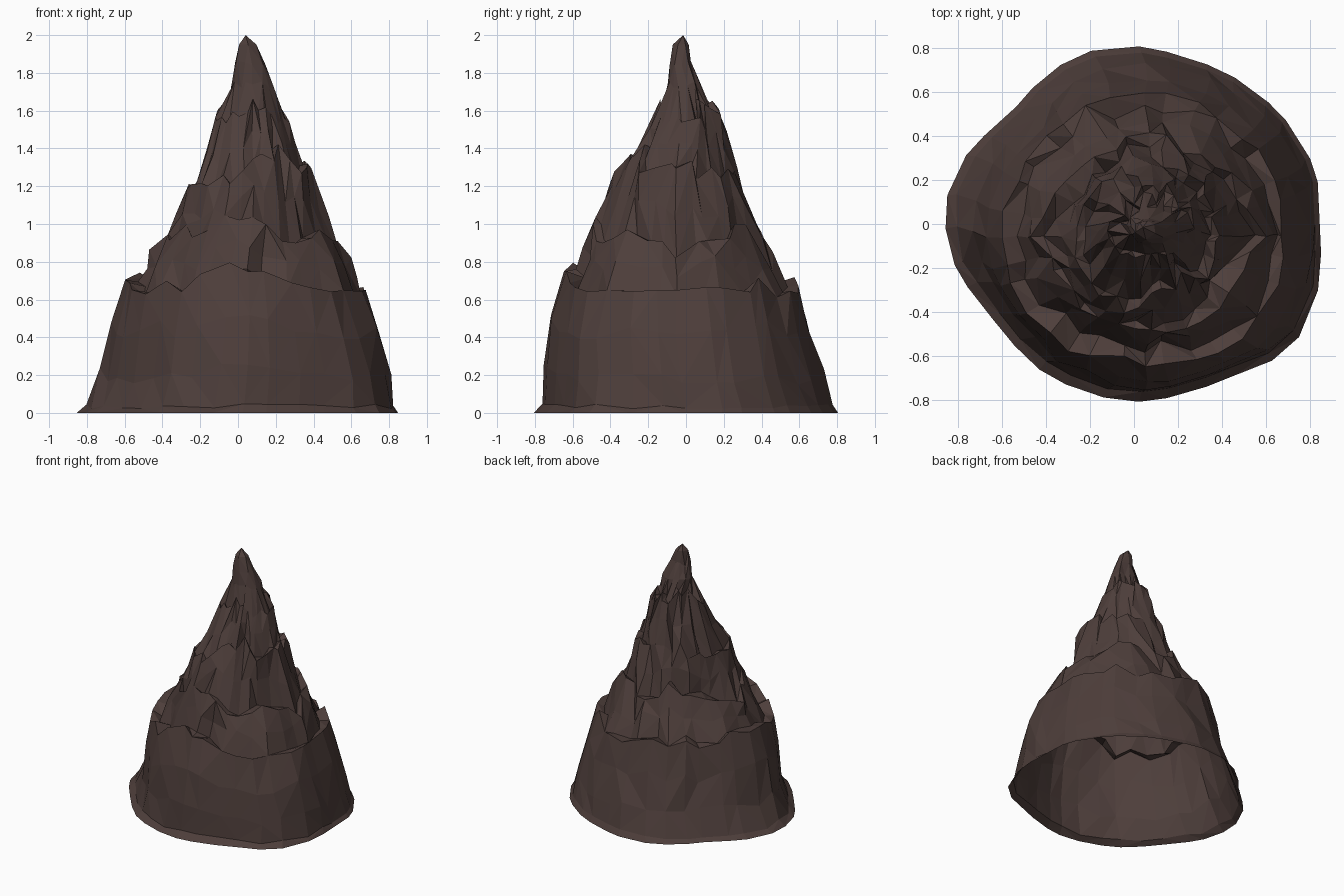
import bpy, bmesh, math, random

if "Cube" in bpy.data.objects:
    bpy.data.objects.remove(bpy.data.objects["Cube"])

random.seed(7)
SEG = 32

# Outer envelope rows: height, left x, right x, front y, back y
ENV = [(0, -.85, .84, -.81, .81), (.03, -.82, .83, -.78, .80), (.2, -.74, .81, -.76, .74),
       (.4, -.69, .76, -.75, .68), (.6, -.63, .69, -.71, .63), (.75, -.58, .64, -.65, .57),
       (.9, -.42, .53, -.52, .43), (1.05, -.32, .46, -.48, .37), (1.24, -.25, .41, -.42, .29),
       (1.4, -.20, .34, -.27, .25), (1.57, -.12, .27, -.17, .20), (1.7, -.05, .22, -.11, .10),
       (1.85, -.02, .15, -.09, .04), (1.95, .005, .10, -.07, .015), (2.0, .03, .06, -.03, 0)]
# Footprint radius every 15 degrees, anticlockwise from +x
FOOT = [.84, .85, .835, .82, .81, .795, .81, .82, .78, .745, .775, .83,
        .85, .80, .755, .765, .79, .795, .81, .815, .82, .885, .915, .87]
# Rock tiers: rim heights and ledge depths every 30 degrees from +x
TIERS = [
    ([.64, .72, .62, .72, .66, .74, .71, .66, .66, .81, .72, .62],
     [.04, .05, .05, .09, .06, .07, .08, .07, .09, .09, .07, .05]),
    ([.86, .95, 1.0, .96, 1.04, .98, .88, .96, 1.0, 1.02, .95, .92],
     [.06, .03, .04, .05, .07, .08, .04, .03, .05, .03, .06, .09]),
    ([1.34, 1.28, 1.25, 1.32, 1.3, 1.24, 1.24, 1.22, 1.25, 1.3, 1.38, 1.3],
     [.06, .04, .05, .03, .02, .04, .05, .04, .05, .04, .06, .05]),
    ([1.6, 1.62, 1.6, 1.64, 1.66, 1.66, 1.6, 1.57, 1.58, 1.66, 1.62, 1.58],
     [.02, .05, .06, .05, .04, .04, .05, .03, .02, .02, .01, .01])]


def cyclic(vals, a):
    t = a / math.tau % 1 * len(vals)
    i = int(t)
    return vals[i % len(vals)] + (vals[(i + 1) % len(vals)] - vals[i % len(vals)]) * (t - i)


def envelope(z):
    for lo, hi in zip(ENV, ENV[1:]):
        if z <= hi[0]:
            t = (z - lo[0]) / (hi[0] - lo[0])
            return [p + (q - p) * t for p, q in zip(lo[1:], hi[1:])]
    return ENV[-1][1:]


def surface(a, z, inset=0):
    xl, xr, yf, yb = envelope(z)
    fade = max(0, 1 - z / 1.3)
    f = 1 + (cyclic(FOOT, a) / .825 - 1) * fade
    f = 1 + (f - 1) * abs(math.sin(2 * a)) ** .5
    hx, hy = (xr - xl) / 2, (yb - yf) / 2
    k = max(.35, f - inset / max(hx, .08))
    return ((xl + xr) / 2 + hx * k * math.cos(a), (yf + yb) / 2 + hy * k * math.sin(a), z)


def mix(p, q, t):
    return tuple(u + (v - u) * t for u, v in zip(p, q))


def jitter(p, s, sz):
    return (p[0] + random.uniform(-s, s), p[1] + random.uniform(-s, s), p[2] + random.uniform(-sz, sz))


def column(i):
    # One vertical strip: flared foot, then wall, jagged rim and sunken ledge per tier
    a = (i + random.uniform(-.2, .2)) * math.tau / SEG
    pts = [surface(a, 0), surface(a, random.uniform(.02, .05), .015)]
    prev = pts[-1]
    for n, (rims, depths) in enumerate(TIERS):
        z = cyclic(rims, a) + random.uniform(-.06, .05)
        d = max(.005, cyclic(depths, a) * random.uniform(.5, 1.4))
        rim = surface(a, z)
        if n == 0:
            pts += [jitter(surface(a, z * t, .012), .01, .04) for t in (.3, .65)]
        else:
            pts.append(jitter(mix(prev, rim, random.uniform(.4, .6)), .012, .03))
        pts.append(jitter(rim, .008, .01))
        ledge = surface(a, z, d)
        prev = (ledge[0], ledge[1], z - random.uniform(-.01, .045))
        pts.append(prev)
    # Summit horn
    pts += [jitter(surface(a, z, .01), .008, .02) for z in (1.74, 1.85)]
    pts.append(surface(a, 1.95))
    return pts


# Rocky spire, a single open-bottomed shell
bm = bmesh.new()
cols = [[bm.verts.new(p) for p in column(i)] for i in range(SEG)]
tip = bm.verts.new((.04, -.015, 2.0))
for i in range(SEG):
    c, d = cols[i], cols[(i + 1) % SEG]
    for j in range(len(c) - 1):
        if random.random() < .5:
            bm.faces.new((c[j], d[j], d[j + 1]))
            bm.faces.new((c[j], d[j + 1], c[j + 1]))
        else:
            bm.faces.new((c[j], d[j], c[j + 1]))
            bm.faces.new((d[j], d[j + 1], c[j + 1]))
    bm.faces.new((c[-1], d[-1], tip))
# Larger, coarser facets towards the summit
bmesh.ops.remove_doubles(bm, verts=[v for v in bm.verts if .6 < v.co.z < 1.99], dist=.035)
bmesh.ops.recalc_face_normals(bm, faces=bm.faces)
me = bpy.data.meshes.new("rock_spire")
bm.to_mesh(me)
bm.free()
rock = bpy.data.objects.new("rock_spire", me)
bpy.context.collection.objects.link(rock)

mat = bpy.data.materials.new("dark_brown_rock")
mat.diffuse_color = (.075, .048, .043, 1)
mat.use_nodes = True
mat.node_tree.nodes["Principled BSDF"].inputs["Base Color"].default_value = mat.diffuse_color
me.materials.append(mat)
